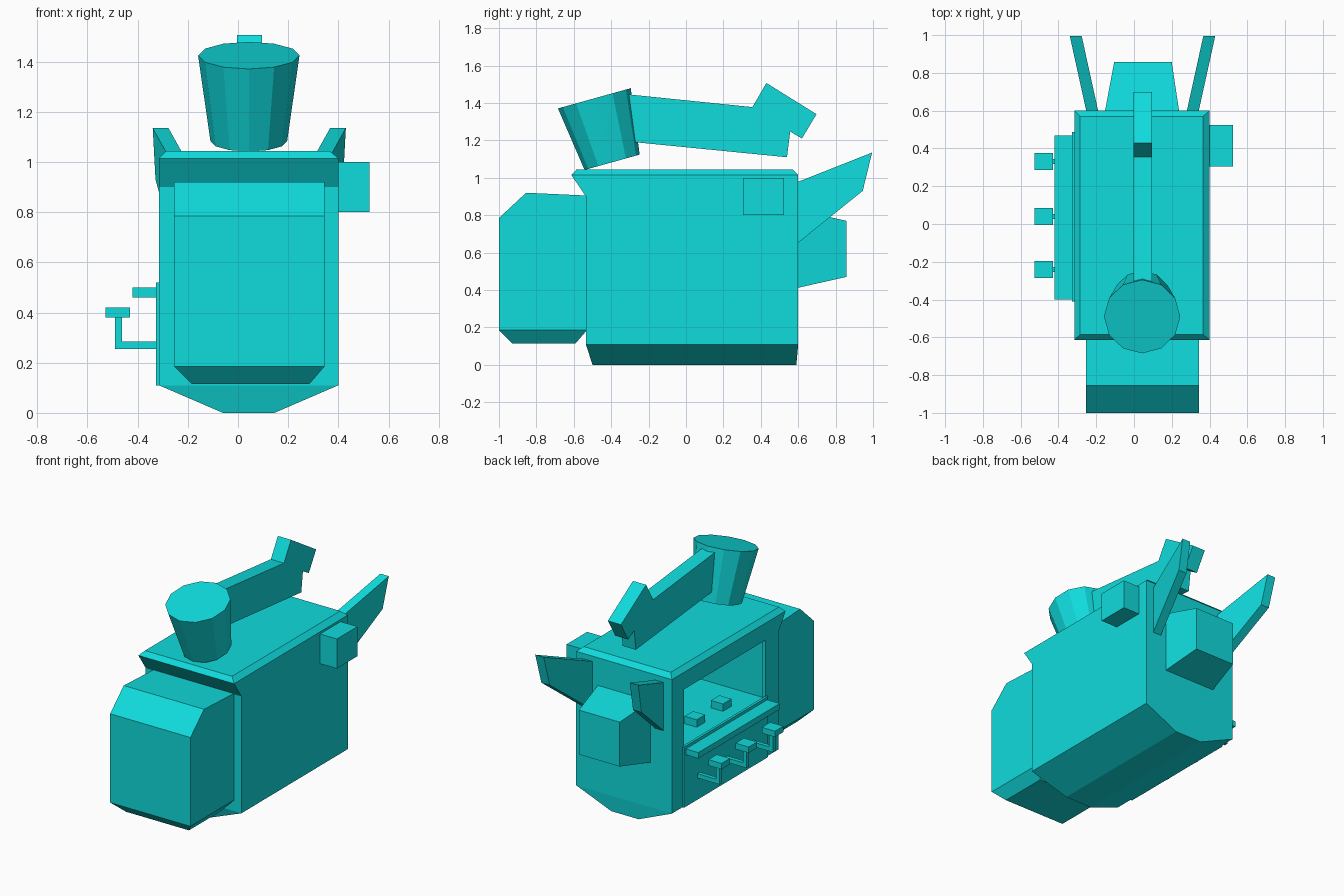
import bpy, bmesh
from math import atan2
from mathutils import Vector, Matrix

cube = bpy.data.objects.get("Cube")
if cube:
    bpy.data.objects.remove(cube, do_unlink=True)

teal = bpy.data.materials.new("teal")
teal.use_nodes = True
TEAL = (0.005, 0.71, 0.72, 1)
teal.diffuse_color = TEAL
teal.node_tree.nodes["Principled BSDF"].inputs["Base Color"].default_value = TEAL


def finish(name, bm):
    bmesh.ops.recalc_face_normals(bm, faces=bm.faces)
    mesh = bpy.data.meshes.new(name)
    bm.to_mesh(mesh)
    bm.free()
    mesh.materials.append(teal)
    obj = bpy.data.objects.new(name, mesh)
    bpy.context.collection.objects.link(obj)
    return obj


def loft(name, rings):
    """Skin a list of closed point loops and cap both ends."""
    bm = bmesh.new()
    loops = [[bm.verts.new(p) for p in ring] for ring in rings]
    n = len(loops[0])
    for a, b in zip(loops, loops[1:]):
        for i in range(n):
            j = (i + 1) % n
            bm.faces.new((a[i], a[j], b[j], b[i]))
    bm.faces.new(loops[0])
    bm.faces.new(loops[-1])
    return finish(name, bm)


def level(x0, x1, y0, y1, z, z_back=None):
    zb = z if z_back is None else z_back
    return [(x0, y0, z), (x1, y0, z), (x1, y1, zb), (x0, y1, zb)]


def box(name, x0, x1, y0, y1, z0, z1):
    return loft(name, [level(x0, x1, y0, y1, z0), level(x0, x1, y0, y1, z1)])


def cut(target, cutter):
    cutter.hide_render = True
    mod = target.modifiers.new("opening", "BOOLEAN")
    mod.object = cutter
    mod.solver = "EXACT"
    bpy.context.view_layer.objects.active = target
    bpy.ops.object.modifier_apply(modifier=mod.name)
    bpy.data.objects.remove(cutter, do_unlink=True)


# Main body: tapered keel, straight walls, overhanging roof lip, bevelled roof
body = loft("body", [
    level(-0.06, 0.145, -0.50, 0.59, 0),
    level(-0.315, 0.4, -0.535, 0.6, 0.11),
    level(-0.315, 0.4, -0.535, 0.6, 0.9),
    level(-0.315, 0.4, -0.613, 0.6, 1.015),
    level(-0.285, 0.365, -0.585, 0.57, 1.045),
])
# Hollow room and serving window
cut(body, box("room_cutter", -0.29, 0.37, -0.5, 0.56, 0.45, 0.96))
cut(body, box("window_cutter", -0.5, 0.1, -0.4, 0.47, 0.5, 0.9))

# Front hood
loft("hood", [
    level(-0.185, 0.285, -0.93, -0.59, 0.115),
    level(-0.255, 0.345, -1, -0.53, 0.185),
    level(-0.255, 0.345, -1, -0.53, 0.785),
    level(-0.255, 0.345, -0.855, -0.53, 0.92, 0.905),
])

# Tapered tail block
loft("tail_block", [
    [(x0, y, z0), (x1, y, z0), (x1, y, z1), (x0, y, z1)]
    for x0, x1, y, z0, z1 in ((-0.155, 0.24, 0.59, 0.41, 0.83),
                              (-0.105, 0.2, 0.857, 0.47, 0.77))
])

# Splayed rear fins, mirrored about the body's middle
MID = 0.045
FIN = ((0.59, 0.975), (0.995, 1.135), (0.945, 0.93), (0.59, 0.645))
for name, side in (("left_fin", 1), ("right_fin", -1)):
    loft(name, [[(MID + side * (off + 0.22 * (y - 0.6)), y, z) for y, z in FIN]
                for off in (0.235, 0.298)])

# Leaning roof cup
top, base = Vector((0.043, -0.49, 1.425)), Vector((0.043, -0.395, 1.083))
axis = top - base
bm = bmesh.new()
bmesh.ops.create_cone(
    bm, cap_ends=True, segments=12, radius1=0.153, radius2=0.202, depth=axis.length,
    matrix=Matrix.Translation((top + base) / 2)
    @ Matrix.Rotation(atan2(-axis.y, axis.z), 4, "X"))
finish("roof_cup", bm)

# Cranked arm behind the cup
ARM = ((-0.31, 1.446), (0.355, 1.378), (0.43, 1.507), (0.698, 1.34),
       (0.62, 1.21), (0.557, 1.247), (0.54, 1.11), (-0.27, 1.19))
loft("roof_arm", [[(x, y, z) for y, z in ARM] for x in (-0.003, 0.095)])

# Side locker, serving panel and counter
box("side_locker", 0.39, 0.525, 0.305, 0.525, 0.8, 1.0)
box("serving_panel", -0.327, -0.31, -0.41, 0.488, 0.11, 0.52)
box("counter", -0.42, -0.32, -0.4, 0.468, 0.46, 0.5)

# Bracketed stools, with small fittings inside the room
for i, y in enumerate((-0.24, 0.04, 0.33), 1):
    box(f"stool_seat_{i}", -0.528, -0.43, y - 0.045, y + 0.045, 0.38, 0.42)
    box(f"stool_post_{i}", -0.49, -0.463, y - 0.013, y + 0.013, 0.255, 0.385)
    box(f"stool_bracket_{i}", -0.465, -0.32, y - 0.013, y + 0.013, 0.255, 0.285)
    box(f"inside_fitting_{i}", -0.14, -0.05, y - 0.045, y + 0.045, 0.445, 0.5)
